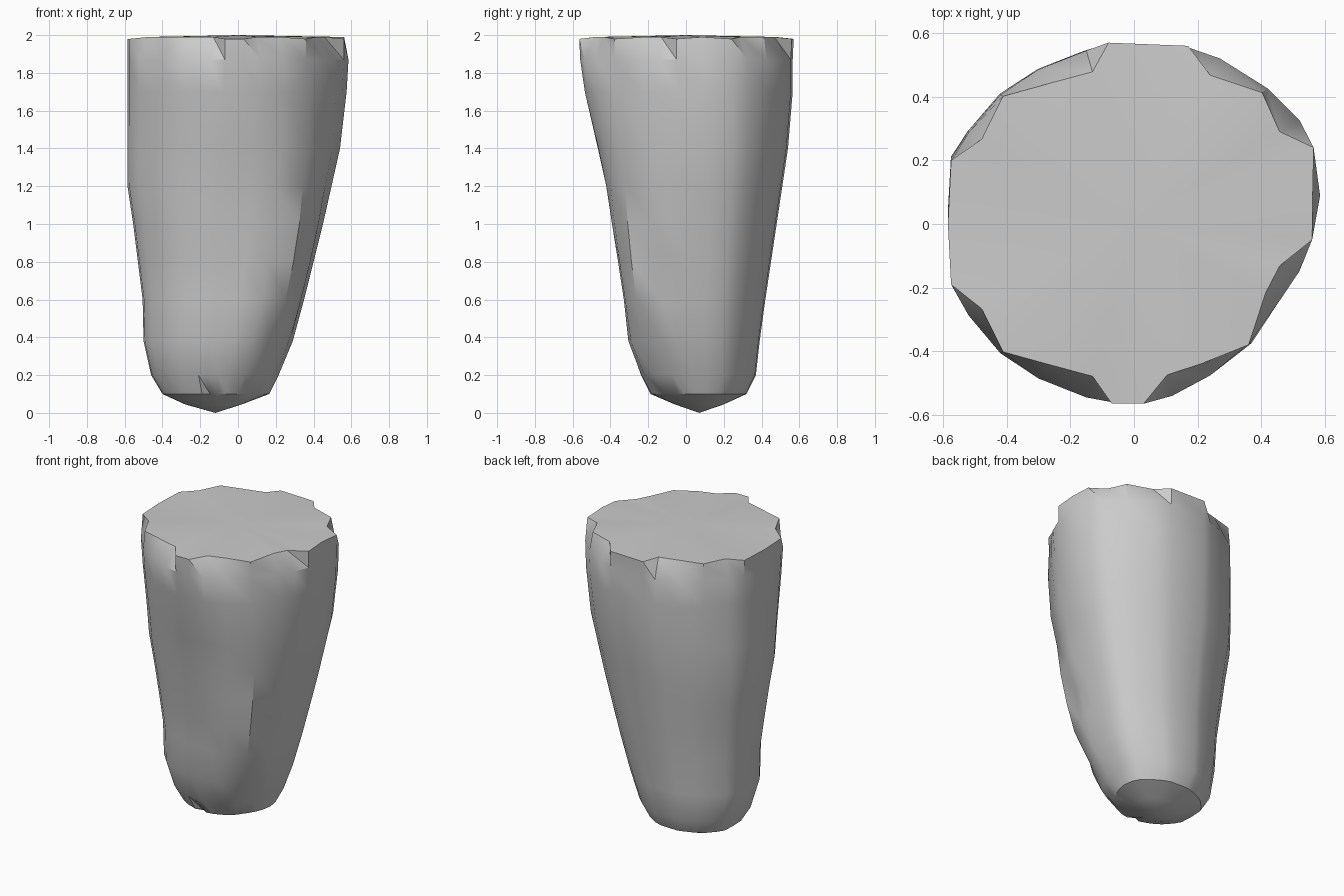
import bpy
import bmesh
import math

default_cube = bpy.data.objects.get("Cube")
if default_cube:
    bpy.data.objects.remove(default_cube, do_unlink=True)


def make_material(name, color):
    material = bpy.data.materials.new(name)
    material.use_nodes = True
    material.diffuse_color = color
    material.node_tree.nodes["Principled BSDF"].inputs["Base Color"].default_value = color
    return material


# Rim outline, counterclockwise: x, y, and how far the chipped cap edge is drawn in
OUTLINE = [
    (.585, .09, .96), (.565, .24, 1), (.52, .33, .88), (.42, .43, .96),
    (.27, .525, .89), (.17, .56, 1), (-.08, .57, 1), (-.15, .55, .87),
    (-.3, .49, .9), (-.42, .41, .98), (-.52, .29, .92), (-.575, .2, 1),
    (-.585, 0, 1), (-.575, -.19, 1), (-.52, -.29, .92), (-.42, -.41, .98),
    (-.3, -.49, .9), (-.15, -.55, .87), (-.07, -.565, 1), (.03, -.565, 1),
    (.12, -.545, .87), (.24, -.48, .91), (.36, -.38, 1), (.46, -.24, .9),
    (.52, -.15, .88), (.56, -.05, 1),
]
HALF_X, HALF_Y = .585, .57

# Body from top to bottom: z, left, right, front, back, swell of the front left corner
SECTIONS = [
    (1.87, -.585, .585, -.565, .565, 0), (1.7, -.585, .575, -.54, .565, .3),
    (1.4, -.585, .54, -.47, .54, .8), (1.2, -.585, .495, -.425, .51, 1),
    (1, -.555, .45, -.39, .48, 1.3), (.8, -.53, .4, -.355, .45, 1.5),
    (.6, -.505, .35, -.325, .42, 1.5), (.38, -.5, .29, -.305, .39, 1.2),
    (.2, -.46, .215, -.24, .37, .9), (.1, -.4, .165, -.19, .32, .2),
    (.045, -.28, .02, -.06, .2, 0),
]
TIP = (-.12, .07, 0)

# Small dents in the side: (section, outline point) and depth factor
DENTS = {(5, 23): .95, (7, 22): .92, (9, 18): .9}


def section_point(row, column):
    """Fit the rim outline into a section and swell its front left corner."""
    z, left, right, front, back, swell = SECTIONS[row]
    x, y, _ = OUTLINE[column]
    u, v = x / HALF_X, y / HALF_Y
    scale = DENTS.get((row, column), 1)
    if u > 0 > v:
        scale *= 1 + swell * (u * v) ** 2
    return ((left + right) / 2 + u * scale * (right - left) / 2,
            (front + back) / 2 + v * scale * (back - front) / 2, z)


def bridge(bm, upper, lower):
    """Join two closed rings of equal size, splitting every quad the same way."""
    count = len(upper)
    for i in range(count):
        j = (i + 1) % count
        bm.faces.new((upper[i], lower[i], lower[j]))
        bm.faces.new((upper[i], lower[j], upper[j]))


def fan(bm, ring, centre):
    """Close a ring with triangles around one point."""
    apex = bm.verts.new(centre)
    for i, vert in enumerate(ring):
        bm.faces.new((vert, ring[(i + 1) % len(ring)], apex))


def build_stump(material):
    bm = bmesh.new()
    # Chipped upper edge, then the tapering body
    rings = [[bm.verts.new((x * inset, y * inset, 1.98 if inset == 1 else 1.99))
              for x, y, inset in OUTLINE]]
    for row in range(len(SECTIONS)):
        rings.append([bm.verts.new(section_point(row, column))
                      for column in range(len(OUTLINE))])
    for upper, lower in zip(rings, rings[1:]):
        bridge(bm, upper, lower)
    # Flat cap and blunt tip
    fan(bm, rings[0], (0, 0, 2))
    fan(bm, rings[-1], TIP)
    bmesh.ops.recalc_face_normals(bm, faces=bm.faces[:])

    mesh = bpy.data.meshes.new("tapered_stump")
    bm.to_mesh(mesh)
    bm.free()
    mesh.materials.append(material)
    stump = bpy.data.objects.new("tapered_stump", mesh)
    bpy.context.collection.objects.link(stump)
    return stump


stump = build_stump(make_material("plain grey", (.6, .6, .6, 1)))
bpy.ops.object.select_all(action="DESELECT")
stump.select_set(True)
bpy.context.view_layer.objects.active = stump
bpy.ops.object.shade_smooth_by_angle(angle=math.radians(32))
